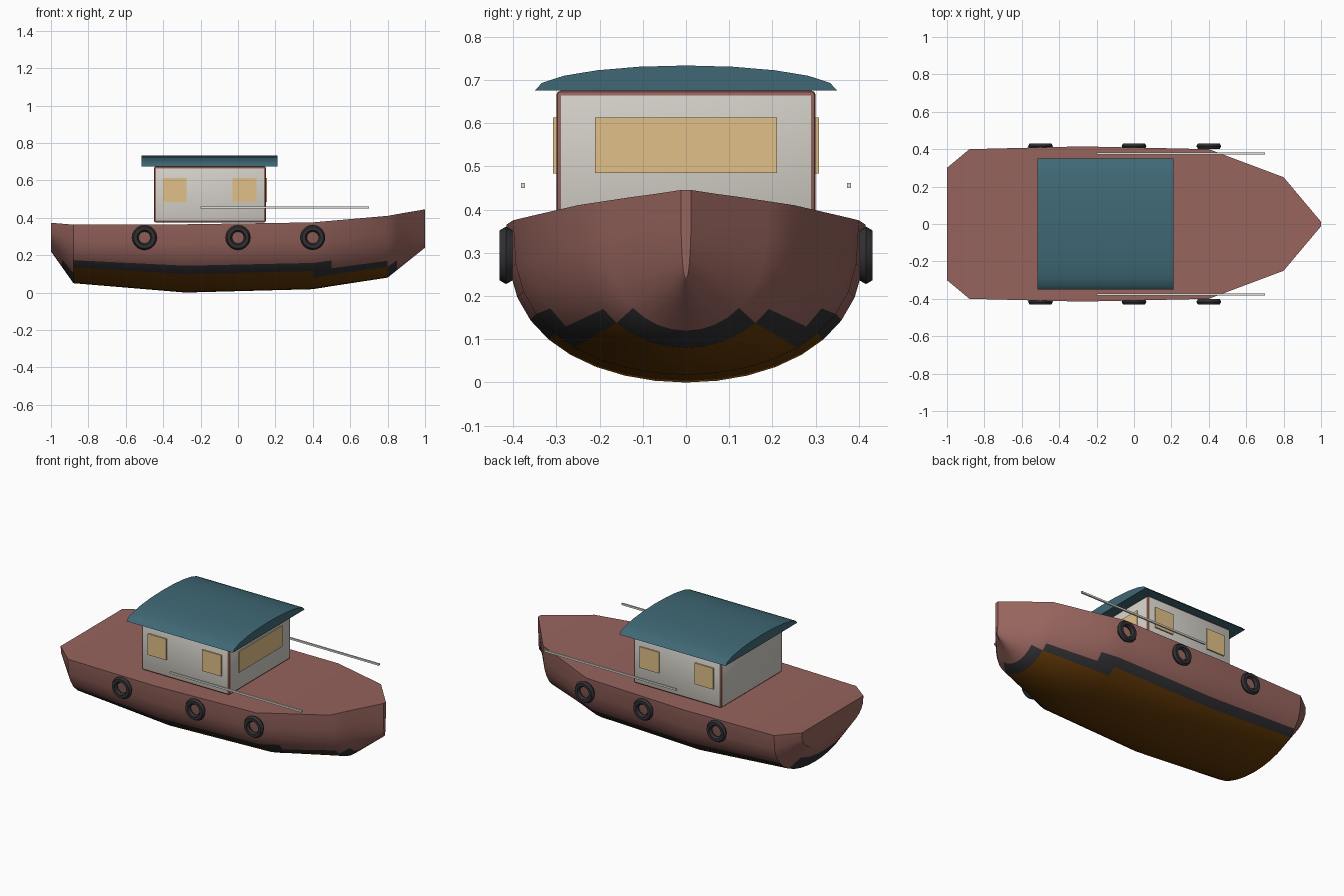
import bpy, bmesh, math

if "Cube" in bpy.data.objects:
    bpy.data.objects.remove(bpy.data.objects["Cube"])


def material(name, rgb):
    m = bpy.data.materials.new(name)
    m.diffuse_color = (*rgb, 1)
    m.use_nodes = True
    m.node_tree.nodes["Principled BSDF"].inputs["Base Color"].default_value = m.diffuse_color
    return m


RED = material("hull red", (0.31, 0.127, 0.11))
BLACK = material("rubber black", (0.031, 0.031, 0.035))
BROWN = material("bottom brown", (0.13, 0.042, 0.002))
CREAM = material("cabin cream", (0.66, 0.64, 0.58))
TEAL = material("roof teal", (0.05, 0.14, 0.18))
AMBER = material("window amber", (0.75, 0.53, 0.25))
GREY = material("rail grey", (0.75, 0.75, 0.70))


def finish(name, bm, mats, smooth=None):
    bmesh.ops.recalc_face_normals(bm, faces=bm.faces)
    me = bpy.data.meshes.new(name)
    bm.to_mesh(me)
    bm.free()
    ob = bpy.data.objects.new(name, me)
    bpy.context.collection.objects.link(ob)
    for m in mats:
        me.materials.append(m)
    if smooth:
        bpy.ops.object.select_all(action='DESELECT')
        ob.select_set(True)
        bpy.context.view_layer.objects.active = ob
        bpy.ops.object.shade_smooth_by_angle(angle=math.radians(smooth))
    return ob


def box_bm(x, y, z):
    """Box from (min, max) ranges."""
    bm = bmesh.new()
    bmesh.ops.create_cube(bm, size=1)
    for v in bm.verts:
        v.co = [r[0] + (c + 0.5) * (r[1] - r[0]) for c, r in zip(v.co, (x, y, z))]
    return bm


def hull_paint(c):
    """Painted bottom (2), waterline band (1) or red topsides (0), by height."""
    low = 0.09 if abs(c.x) > 0.8 else 0.1042
    if c.z < low:
        return 2
    return 1 if c.z < 0.15 and c.x < 0.86 else 0


# Hull: half-oval sections lofted along x (x, half width, keel z, deck z)
stations = [(-1, .30, .22, .373), (-.94, .35, .135, .368), (-.88, .40, .05, .363),
            (-.28, .415, 0, .365), (.4, .40, .018, .375), (.5, .3625, .034, .384),
            (.8, .25, .08, .41), (.85, .1905, .12, .419), (.9, .131, .16, .428),
            (.95, .0715, .20, .436), (1, .012, .24, .445)]
N = 18
bm = bmesh.new()
rings = []
for x, w, keel, deck in stations:
    ring = []
    for i in range(N + 1):
        a = math.pi * (i / N - 0.5)
        drop = math.cos(a) ** 0.72 if 0 < i < N else 0
        ring.append(bm.verts.new((x, w * math.sin(a), deck - (deck - keel) * drop)))
    rings.append(ring)
for r, s in zip(rings, rings[1:]):
    for i in range(N):
        f = bm.faces.new((r[i], r[i + 1], s[i + 1], s[i]))
        f.material_index = hull_paint(f.calc_center_median())
    bm.faces.new((r[0], s[0], s[N], r[N]))  # deck
bm.faces.new(rings[0])
bm.faces.new(rings[-1])
finish("hull", bm, [RED, BLACK, BROWN], 38)

# Cabin: cream walls with red bevelled edges
bm = box_bm((-.45, .15), (-.30, .30), (.375, .675))
bmesh.ops.bevel(bm, geom=list(bm.edges), offset=0.011, segments=2, profile=0.5, affect='EDGES')
for f in bm.faces:
    f.normal_update()
    f.material_index = 0 if max(abs(c) for c in f.normal) > 0.999 else 1
finish("cabin", bm, [CREAM, RED], 30)

# Roof: arched slab extruded along x
bm = bmesh.new()
arc = [(.35 * math.cos(math.radians(a)), .675 + .058 * math.sin(math.radians(a)))
       for a in range(0, 181, 18)]
f = bm.faces.new([bm.verts.new((-.515, y, z)) for y, z in arc])
ext = bmesh.ops.extrude_face_region(bm, geom=[f], use_keep_orig=True)
for v in ext["geom"]:
    if isinstance(v, bmesh.types.BMVert):
        v.co.x = .21
finish("roof", bm, [TEAL], 30)

# Windows: thin plates
finish("front_window", box_bm((.148, .156), (-.21, .21), (.485, .613)), [AMBER])
for s, side in ((-1, "right"), (1, "left")):
    ys = sorted((s * .299, s * .308))
    for k, x in enumerate(((-.40, -.275), (-.03, .10))):
        finish(f"{side}_window_{k + 1}", box_bm(x, ys, (.483, .613)), [AMBER])

    # Side rail
    finish(f"{side}_rail", box_bm((-.2, .7), (s * .377 - .005, s * .377 + .005), (.45, .461)), [GREY])

    # Tyre fenders
    for k, x in enumerate((-.5, 0, .4)):
        bpy.ops.mesh.primitive_torus_add(major_radius=.049, minor_radius=.0175,
                                         major_segments=20, minor_segments=6,
                                         location=(x, s * .416, .294),
                                         rotation=(math.pi / 2, 0, 0))
        tyre = bpy.context.object
        tyre.name = f"{side}_tyre_fender_{k + 1}"
        tyre.data.materials.append(BLACK)
        bpy.ops.object.shade_smooth_by_angle(angle=math.radians(30))
